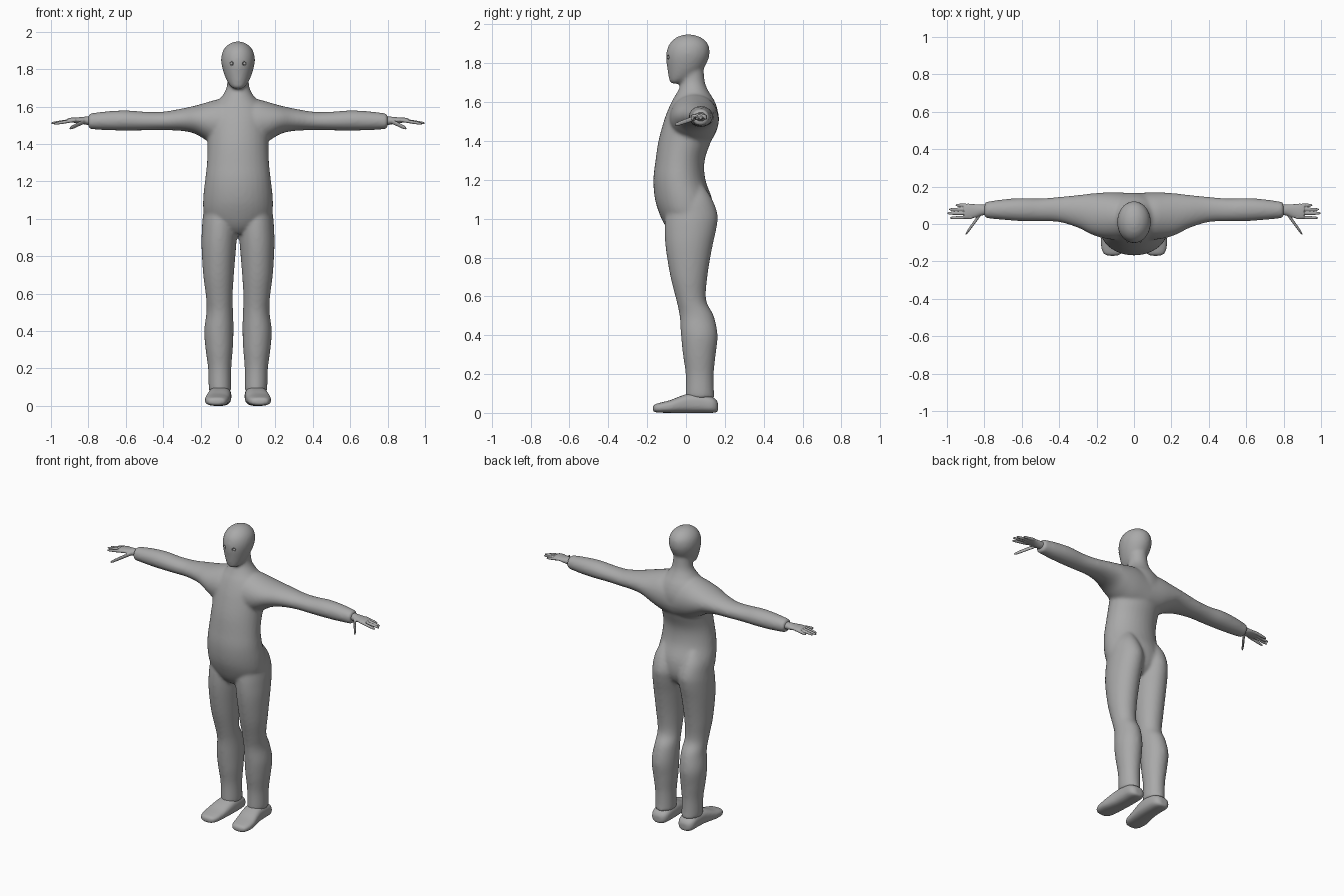
import bpy, bmesh, math
from mathutils import Vector

old = bpy.data.objects.get("Cube")
if old:
    bpy.data.objects.remove(old)

grey = bpy.data.materials.new("plain grey")
grey.use_nodes = True
colour = (0.4, 0.4, 0.4, 1)
grey.diffuse_color = colour
grey.node_tree.nodes["Principled BSDF"].inputs["Base Color"].default_value = colour

SIDES = {"left": 1, "right": -1}


def spline(a, b, c, d, t):
    return 0.5 * (2 * b + (c - a) * t + (2 * a - 5 * b + 4 * c - d) * t * t
                  + (3 * b - a - 3 * c + d) * t ** 3)


def loft(bm, axis, rows, side=1, power=1.0, segments=32, steps=4):
    """Skin smooth ovals; each row is (position, low u, high u, low v, high v)."""
    rows = [Vector(r) for r in rows]
    path = []
    for i in range(len(rows) - 1):
        a, d = rows[max(i - 1, 0)], rows[min(i + 2, len(rows) - 1)]
        path += [spline(a, rows[i], rows[i + 1], d, k / steps) for k in range(steps)]
    path.append(rows[-1])
    order = {"X": (0, 1, 2), "Y": (1, 0, 2), "Z": (2, 0, 1)}[axis]
    rings = []
    for pos, u0, u1, v0, v1 in path:
        ring = []
        for k in range(segments):
            ang = math.tau * k / segments
            cu, sv = math.cos(ang), math.sin(ang)
            cu = math.copysign(abs(cu) ** power, cu)
            sv = math.copysign(abs(sv) ** power, sv)
            p = [0, 0, 0]
            p[order[0]] = pos
            p[order[1]] = (u0 + u1) / 2 + (u1 - u0) / 2 * cu
            p[order[2]] = (v0 + v1) / 2 + (v1 - v0) / 2 * sv
            ring.append(bm.verts.new((p[0] * side, p[1], p[2])))
        rings.append(ring)
    for low, high in zip(rings, rings[1:]):
        for k in range(segments):
            n = (k + 1) % segments
            bm.faces.new((low[k], low[n], high[n], high[k]))
    bm.faces.new(rings[0])
    bm.faces.new(rings[-1])


def finish(name, bm, voxel=None, smooth=6):
    bmesh.ops.recalc_face_normals(bm, faces=bm.faces[:])
    for f in bm.faces:
        f.smooth = True
    mesh = bpy.data.meshes.new(name)
    bm.to_mesh(mesh)
    bm.free()
    mesh.materials.append(grey)
    obj = bpy.data.objects.new(name, mesh)
    bpy.context.collection.objects.link(obj)
    if voxel:
        fuse = obj.modifiers.new("fuse", "REMESH")
        fuse.mode = "VOXEL"
        fuse.voxel_size = voxel
        fuse.use_smooth_shade = True
        relax = obj.modifiers.new("relax", "SMOOTH")
        relax.factor = 0.5
        relax.iterations = smooth
    return obj


def balls(name, radius, y):
    bm = bmesh.new()
    for s in SIDES.values():
        new = bmesh.ops.create_uvsphere(bm, u_segments=16, v_segments=10, radius=radius)
        bmesh.ops.translate(bm, verts=new["verts"], vec=(0.035 * s, y, 1.83))
    return finish(name, bm)


# Torso, neck and head profiles: height, half width, front, back
torso = [(0.92, .04, -.07, .08), (0.96, .13, -.105, .12), (1.02, .18, -.135, .14),
         (1.1, .187, -.16, .135), (1.2, .177, -.168, .1), (1.3, .166, -.157, .096),
         (1.4, .163, -.142, .13), (1.5, .165, -.115, .165), (1.56, .16, -.093, .163),
         (1.61, .13, -.07, .145), (1.65, .09, -.046, .12), (1.7, .062, -.025, .098),
         (1.78, .055, -.02, .09)]
head = [(1.695, .018, -.072, -.035), (1.705, .036, -.084, -.01), (1.73, .055, -.09, .045),
        (1.77, .073, -.096, .088), (1.82, .087, -.102, .115), (1.86, .09, -.1, .122),
        (1.9, .08, -.085, .113), (1.93, .055, -.055, .083), (1.945, .025, -.02, .045),
        (1.949, .005, .005, .015)]
# Leg: height, inner, outer, front, back
leg = [(0.075, .036, .153, -.002, .15), (0.1, .036, .157, -.002, .145),
       (0.2, .036, .16, -.002, .143), (0.3, .028, .173, -.016, .153),
       (0.4, .024, .181, -.026, .163), (0.5, .026, .169, -.033, .143),
       (0.58, .029, .171, -.05, .104), (0.7, .022, .186, -.08, .11),
       (0.85, .01, .195, -.105, .135), (0.95, .002, .193, -.11, .157),
       (1.02, .0, .187, -.105, .163), (1.1, .02, .175, -.09, .135),
       (1.17, .05, .14, -.06, .09)]
# Arm: distance out, front, back, bottom, top
arm = [(0, -.09, .165, 1.36, 1.64), (.1, -.085, .17, 1.385, 1.64),
       (.17, -.075, .168, 1.42, 1.622), (.23, -.055, .163, 1.455, 1.605),
       (.3, -.02, .155, 1.47, 1.59), (.4, .01, .145, 1.474, 1.573),
       (.5, .014, .137, 1.473, 1.573), (.6, .015, .139, 1.472, 1.58),
       (.7, .022, .132, 1.474, 1.575), (.8, .032, .117, 1.48, 1.563)]

# Body: one fused skin from head to cuffs and hems
bm = bmesh.new()
for rows in (torso, head):
    loft(bm, "Z", [(z, -w, w, f, b) for z, w, f, b in rows])
for s in SIDES.values():
    loft(bm, "Z", leg, s)
    loft(bm, "X", arm, s)
body = finish("body", bm, 0.009, 10)

# Eyes set in shallow sockets
cutter = balls("socket_cutter", 0.012, -0.095)
cutter.hide_render = True
cutter.hide_viewport = True
cut = body.modifiers.new("sockets", "BOOLEAN")
cut.operation = "DIFFERENCE"
cut.object = cutter
balls("eyes", 0.008, -0.09)

palm = [(.76, .05, .1, 1.5, 1.55), (.81, .046, .104, 1.503, 1.547),
        (.85, .034, .106, 1.511, 1.543), (.89, .026, .107, 1.515, 1.541),
        (.91, .03, .1, 1.518, 1.538)]
# Fingers: start y, end x, end y, end z
fingers = [(.035, .985, .033, 1.508), (.057, 1.0, .057, 1.511),
           (.079, .99, .078, 1.513), (.099, .955, .101, 1.515)]


def digit(bm, start, end, radius, side):
    start, end = Vector(start), Vector(end)
    rows = []
    for t, k in ((0, 1), (.5, .95), (.85, .8), (.97, .5), (1, .2)):
        c, r = start.lerp(end, t), radius * k
        rows.append((c.x, c.y - r, c.y + r, c.z - r, c.z + r))
    loft(bm, "X", rows, side, segments=12)


# Shoe: depth, inner, outer, sole, top
shoe = [(-.17, .095, .135, .012, .03), (-.16, .07, .16, .004, .044),
        (-.13, .054, .174, .001, .053), (-.08, .046, .176, 0, .066),
        (-.03, .04, .168, 0, .086), (.02, .036, .16, 0, .1),
        (.08, .036, .156, 0, .1), (.13, .041, .153, 0, .085),
        (.155, .055, .14, .003, .068), (.165, .075, .12, .012, .05)]

for label, s in SIDES.items():
    # Hand with four fingers and a splayed thumb
    bm = bmesh.new()
    loft(bm, "X", palm, s)
    for y, ex, ey, ez in fingers:
        digit(bm, (.87, y, 1.528), (ex, ey, ez), .0095, s)
    digit(bm, (.82, .055, 1.522), (.9, -.055, 1.483), .013, s)
    finish(label + "_hand", bm, 0.0035, 3)

    # Flat-soled shoe
    bm = bmesh.new()
    loft(bm, "Y", shoe, s, power=0.75)
    finish(label + "_shoe", bm, 0.006, 4)
